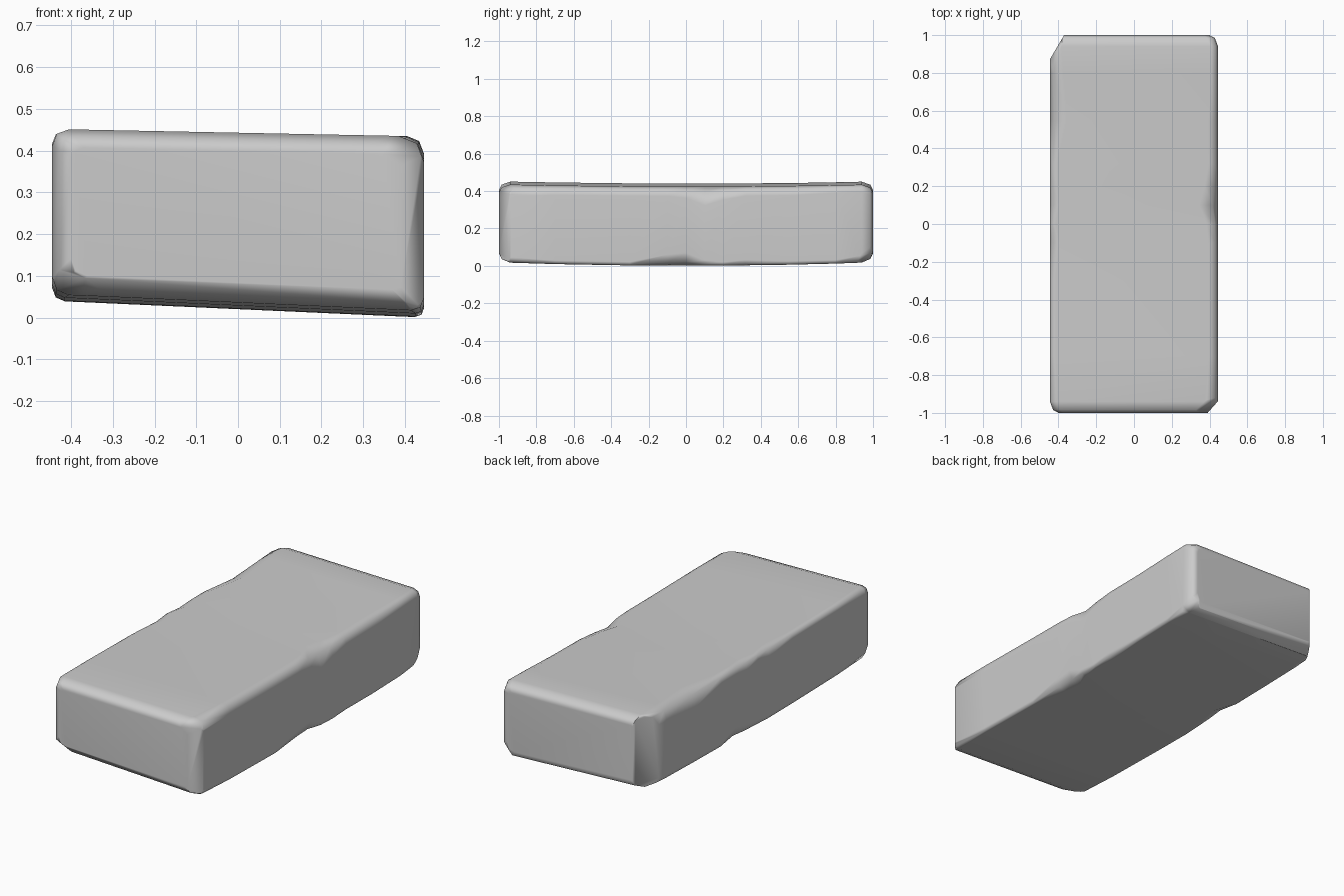
import bpy
import bmesh
from mathutils import Vector

cube = bpy.data.objects.get("Cube")
if cube:
    bpy.data.objects.remove(cube, do_unlink=True)

HALF_WIDTH = 0.445


def top_height(x, y):
    return 0.432 - 0.02 * x + 0.012 * y * y


def bottom_height(x, y):
    return 0.02 - 0.045 * x + 0.018 * y * y


def section(bm, y, inset, wear):
    """One cross-section of the brick; wear holds the four rounded corners."""
    ring = []
    corners = ((1, 1), (-1, 1), (-1, -1), (1, -1))
    for (sx, sz), size in zip(corners, wear):
        points = [(0, size), (0.28 * size, 0.28 * size), (size, 0)]
        if sx != sz:
            points.reverse()
        for dx, dz in points:
            x = sx * (HALF_WIDTH - inset - dx)
            edge = top_height(x, y) if sz > 0 else bottom_height(x, y)
            ring.append(bm.verts.new((x, y, edge - sz * (dz + inset))))
    return ring


# Worn edges along the length: y, end inset, then wear at
# top right, top left, bottom left, bottom right as seen from the front
STATIONS = [
    (-1, 0.045, (0.05, 0.03, 0.04, 0.03)),
    (-0.985, 0.017, (0.055, 0.035, 0.04, 0.03)),
    (-0.94, 0, (0.06, 0.04, 0.04, 0.03)),
    (-0.7, 0, (0.05, 0.03, 0.03, 0.02)),
    (-0.3, 0, (0.05, 0.03, 0.03, 0.02)),
    (-0.1, 0, (0.05, 0.05, 0.03, 0.06)),
    (0, 0, (0.06, 0.03, 0.04, 0.07)),
    (0.1, 0, (0.1, 0.05, 0.05, 0.03)),
    (0.2, 0, (0.07, 0.04, 0.07, 0.02)),
    (0.32, 0, (0.05, 0.04, 0.03, 0.03)),
    (0.55, 0, (0.05, 0.09, 0.03, 0.02)),
    (0.8, 0, (0.04, 0.07, 0.03, 0.02)),
    (0.94, 0, (0.04, 0.06, 0.04, 0.04)),
    (0.985, 0.017, (0.04, 0.05, 0.04, 0.05)),
    (1, 0.045, (0.03, 0.04, 0.04, 0.05)),
]

bm = bmesh.new()
rings = [section(bm, *station) for station in STATIONS]
for a, b in zip(rings, rings[1:]):
    for i in range(len(a)):
        j = (i + 1) % len(a)
        bm.faces.new((a[i], a[j], b[j], b[i]))
bm.faces.new(rings[0])
bm.faces.new(rings[-1])
bmesh.ops.recalc_face_normals(bm, faces=bm.faces)

# Corners broken off the ends: a point on the break and its outward direction
CHIPS = [
    ((-0.33, -1, 0.08), (-0.35, -0.6, -0.75)),
    ((0.39, -1, 0.2), (0.75, -0.66, 0)),
    ((0.35, -1, 0.39), (0.4, -0.6, 0.6)),
    ((-0.37, 1, 0.2), (-0.85, 0.5, 0)),
    ((0.38, 1, 0.06), (0.6, 0.6, -0.5)),
]
for point, direction in CHIPS:
    cut = bmesh.ops.bisect_plane(
        bm, geom=bm.verts[:] + bm.edges[:] + bm.faces[:], dist=0.0001,
        plane_co=Vector(point), plane_no=Vector(direction).normalized(),
        clear_outer=True)
    rim = [g for g in cut["geom_cut"] if isinstance(g, bmesh.types.BMEdge)]
    bmesh.ops.holes_fill(bm, edges=rim, sides=0)
bmesh.ops.recalc_face_normals(bm, faces=bm.faces)
for face in bm.faces:
    face.smooth = True

mesh = bpy.data.meshes.new("stone_brick")
bm.to_mesh(mesh)
bm.free()
brick = bpy.data.objects.new("stone_brick", mesh)
bpy.context.collection.objects.link(brick)

# Soft worn shading that keeps the large sides flat
normals = brick.modifiers.new("soft_edges", "WEIGHTED_NORMAL")
normals.keep_sharp = True

stone = bpy.data.materials.new("grey_stone")
stone.use_nodes = True
grey = (0.6, 0.6, 0.6, 1)
stone.diffuse_color = grey
stone.node_tree.nodes["Principled BSDF"].inputs["Base Color"].default_value = grey
mesh.materials.append(stone)
